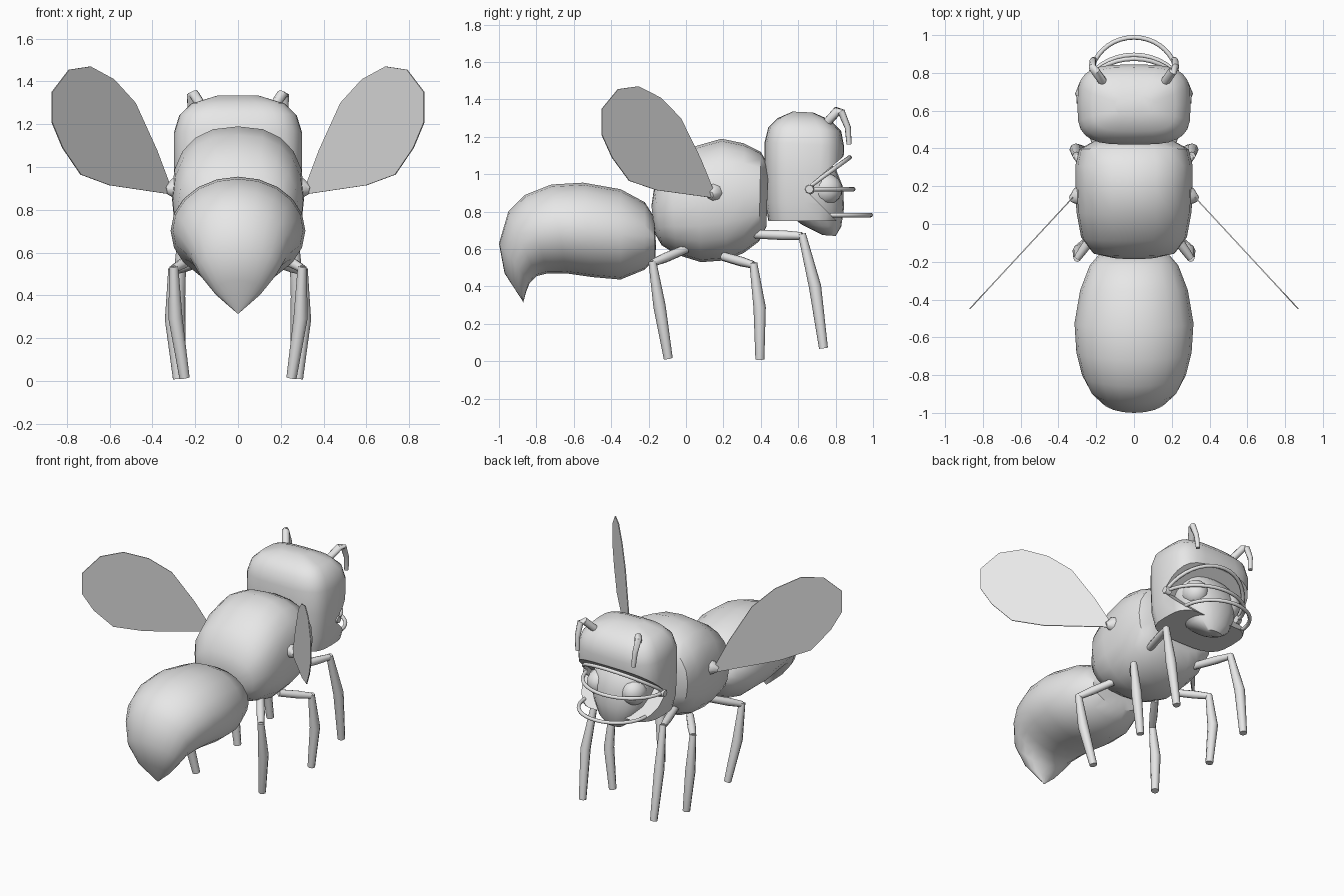
import bpy, bmesh, math
from mathutils import Vector

if "Cube" in bpy.data.objects:
    bpy.data.objects.remove(bpy.data.objects["Cube"])

grey = bpy.data.materials.new("plain_grey")
grey.diffuse_color = (0.8, 0.8, 0.8, 1)
grey.use_nodes = True
grey.node_tree.nodes["Principled BSDF"].inputs["Base Color"].default_value = grey.diffuse_color


def finish(name, bm, angle=40):
    bmesh.ops.recalc_face_normals(bm, faces=bm.faces)
    me = bpy.data.meshes.new(name)
    bm.to_mesh(me)
    bm.free()
    ob = bpy.data.objects.new(name, me)
    bpy.context.collection.objects.link(ob)
    me.materials.append(grey)
    smooth(ob, angle)
    return ob


def smooth(ob, angle):
    bpy.ops.object.select_all(action='DESELECT')
    ob.select_set(True)
    bpy.context.view_layer.objects.active = ob
    bpy.ops.object.shade_smooth_by_angle(angle=math.radians(angle))


def skin(bm, rings):
    """Join rings of points into a closed skin."""
    vs = [[bm.verts.new(p) for p in r] for r in rings]
    n = len(vs[0])
    for a, b in zip(vs, vs[1:]):
        for i in range(n):
            j = (i + 1) % n
            bm.faces.new((a[i], a[j], b[j], b[i]))
    bm.faces.new(vs[0])
    bm.faces.new(vs[-1])


def loft(name, sections, power=2.0, sides=20, angle=40):
    """Each section: (y, z) of one edge, (y, z) of the opposite edge, half width."""
    def se(v):
        return math.copysign(abs(v) ** (2 / power), v)
    rings = []
    for y1, z1, y2, z2, w in sections:
        ring = []
        for k in range(sides):
            t = 2 * math.pi * k / sides
            s = se(math.sin(t))
            ring.append((w * se(math.cos(t)),
                         (y1 + y2) / 2 + s * (y1 - y2) / 2,
                         (z1 + z2) / 2 + s * (z1 - z2) / 2))
        rings.append(ring)
    bm = bmesh.new()
    skin(bm, rings)
    return finish(name, bm, angle)


def tube(name, pts, radii, sides=8):
    pts = [Vector(p) for p in pts]
    rings, side = [], None
    for i, p in enumerate(pts):
        d = (pts[min(i + 1, len(pts) - 1)] - pts[max(i - 1, 0)]).normalized()
        if side is None:
            side = d.orthogonal()
        side = (side - d * side.dot(d)).normalized()
        up = d.cross(side)
        rings.append([p + radii[i] * (math.cos(a) * side + math.sin(a) * up)
                      for a in (2 * math.pi * k / sides for k in range(sides))])
    bm = bmesh.new()
    skin(bm, rings)
    return finish(name, bm, 50)


# Abdomen, curling down to the sting
loft("abdomen", [
    (-.165, .70, -.16, .62, .12), (-.17, .77, -.165, .55, .19),
    (-.22, .85, -.22, .49, .235), (-.35, .92, -.35, .437, .285),
    (-.55, .955, -.50, .45, .315), (-.72, .945, -.64, .47, .305),
    (-.86, .89, -.74, .47, .275), (-.95, .80, -.80, .455, .235),
    (-1.0, .63, -.835, .42, .185), (-.97, .47, -.855, .37, .11),
    (-.872, .32, -.87, .315, .004)])

# Thorax
loft("thorax", [
    (-.185, .83, -.165, .68, .12), (-.17, .93, -.13, .62, .22),
    (-.09, 1.06, -.05, .57, .28), (.05, 1.15, .08, .53, .305),
    (.19, 1.19, .22, .54, .31), (.31, 1.165, .31, .58, .31),
    (.40, 1.12, .39, .64, .29), (.44, 1.05, .43, .72, .22)], power=2.4)

# Helmet with a wedge opening at the front
helmet = loft("helmet", [
    (.82, .75, .44, .75, .27), (.84, .85, .425, .85, .295),
    (.84, 1.0, .42, 1.02, .30), (.845, 1.15, .42, 1.17, .30),
    (.83, 1.23, .44, 1.25, .275), (.77, 1.29, .49, 1.30, .22),
    (.68, 1.33, .57, 1.335, .1)], power=3.4, sides=28)
bm = bmesh.new()
skin(bm, [[(x, .635, .92), (x, .955, 1.19), (x, .955, .60)] for x in (-.5, .5)])
cutter = finish("opening_cutter", bm)
cutter.hide_render = True
mod = helmet.modifiers.new("opening", 'BOOLEAN')
mod.operation = 'DIFFERENCE'
mod.object = cutter
bpy.context.view_layer.objects.active = helmet
bpy.ops.object.modifier_apply(modifier=mod.name)
bpy.data.objects.remove(cutter)
smooth(helmet, 40)

# Face inside the helmet
loft("face", [
    (.80, .67, .73, .675, .06), (.83, .72, .62, .73, .13),
    (.845, .82, .50, .82, .19), (.84, .93, .50, .93, .21),
    (.80, 1.03, .50, 1.03, .20), (.74, 1.09, .50, 1.09, .16)], power=2.2)


# Face guard bars
def bar(name, half_x, y0, y1, z0, z1):
    pts = []
    for k in range(21):
        t = math.pi * k / 20
        s = math.sin(t)
        pts.append((half_x * math.cos(t), y0 + (y1 - y0) * s, z0 + (z1 - z0) * s))
    tube(name, pts, [.012] * 21)


bar("guard_bar_top", .285, .64, .875, .92, 1.09)
bar("guard_bar_middle", .285, .64, .895, .92, .92)
bar("guard_bar_bottom", .23, .77, .988, .782, .782)

WING = [(.33, .875), (.60, .915), (.735, .965), (.82, 1.09), (.87, 1.21), (.87, 1.35),
        (.79, 1.455), (.69, 1.47), (.58, 1.41), (.48, 1.30), (.38, 1.08), (.32, .92)]
LEGS = {  # hip, knee, foot
    "front": ((.18, .37, .68), (.26, .62, .67), (.27, .735, .07)),
    "middle": ((.17, .20, .56), (.305, .36, .515), (.28, .395, .01)),
    "rear": ((.17, 0, .60), (.30, -.18, .525), (.25, -.095, .015))}

for s, label in ((-1, "left"), (1, "right")):
    def m(p):
        return Vector((s * p[0], p[1], p[2]))

    # Eyes
    bm = bmesh.new()
    bmesh.ops.create_uvsphere(bm, u_segments=16, v_segments=10, radius=1)
    for v in bm.verts:
        v.co = m((.13 + v.co.x * .08, .745 + v.co.y * .09, .92 + v.co.z * .085))
    finish("eye_" + label, bm)

    # Hinge of the face guard
    tube("guard_hinge_" + label, [m((.27, .66, .92)), m((.305, .66, .92))], [.03, .022])

    # Antennae
    tube("antenna_" + label,
         [m((.155, .74, 1.26)), m((.205, .81, 1.34)), m((.22, .83, 1.335)),
          m((.218, .865, 1.25)), m((.212, .872, 1.16))],
         [.024, .024, .020, .017, .014])

    # Wings and their roots
    t = Vector((s * .0022, .002, 0))
    outline = [m((x, .155 - (x - .31) * 1.08, z)) for x, z in WING]
    bm = bmesh.new()
    skin(bm, [[p - t for p in outline], [p + t for p in outline]])
    finish("wing_" + label, bm, 30)
    tube("wing_root_" + label, [m((.26, .15, .90)), m((.305, .145, .90)), m((.335, .13, .89))],
         [.06, .045, .018])

    # Legs: thin upper part, thicker tapering shin
    for pos, leg in LEGS.items():
        hip, knee, foot = (m(p) for p in leg)
        tube(f"{pos}_upper_leg_{label}", [hip, hip.lerp(knee, .6), knee], [.024, .026, .02])
        bulge = Vector((s * .015, .018 if pos != "rear" else 0, 0))
        tube(f"{pos}_shin_{label}",
             [knee + Vector((0, 0, .01)), knee.lerp(foot, .45) + bulge, foot],
             [.021, .033, .024])
